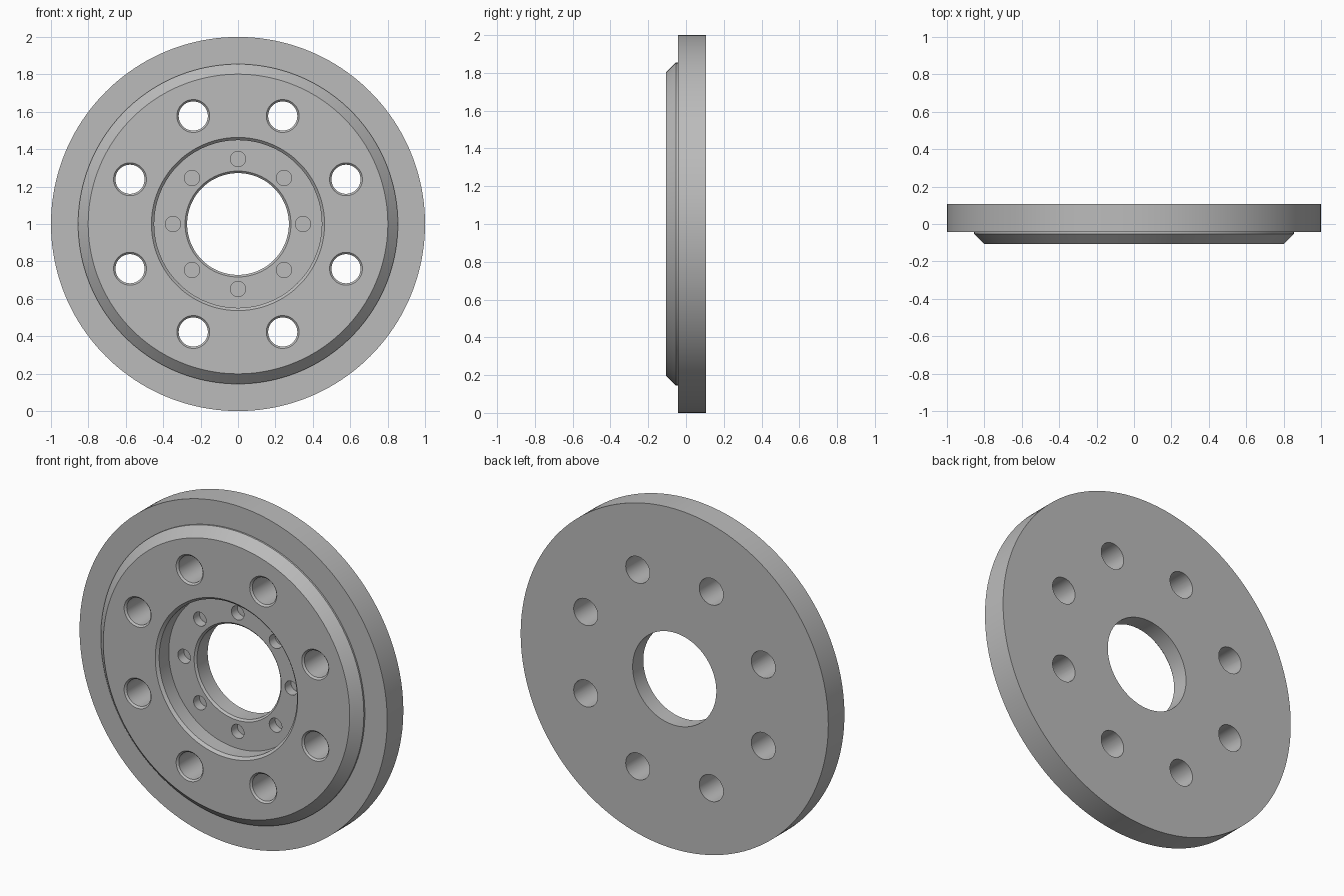
import bpy, bmesh
from math import radians, tau, cos, sin
from mathutils import Matrix, Vector

cube = bpy.data.objects.get("Cube")
if cube:
    bpy.data.objects.remove(cube, do_unlink=True)

FRONT, BACK = -0.107, 0.107    # front of raised face, back of disc
RIM, FLOOR = -0.043, -0.003    # front of rim, floor of recess
CENTRE = Vector((0, 0, 1))

steel = bpy.data.materials.new("steel_grey")
steel.use_nodes = True
colour = (0.5, 0.5, 0.5, 1)
steel.diffuse_color = colour
steel.node_tree.nodes["Principled BSDF"].inputs["Base Color"].default_value = colour


def lathe(bm, profile, centre, steps, closed):
    """Revolve (radius, y) points around the y axis through centre."""
    part = bmesh.new()
    verts = [part.verts.new((r, y, 0)) for r, y in profile]
    edges = [part.edges.new(pair) for pair in zip(verts, verts[1:])]
    if closed:
        edges.append(part.edges.new((verts[-1], verts[0])))
    bmesh.ops.spin(part, geom=verts + edges, cent=(0, 0, 0), axis=(0, 1, 0),
                   angle=tau, steps=steps, use_duplicate=False)
    bmesh.ops.remove_doubles(part, verts=part.verts, dist=1e-5)
    bmesh.ops.recalc_face_normals(part, faces=part.faces)
    bmesh.ops.transform(part, matrix=Matrix.Translation(centre), verts=part.verts)
    mesh = bpy.data.meshes.new("lathe_part")
    part.to_mesh(mesh)
    part.free()
    bm.from_mesh(mesh)
    bpy.data.meshes.remove(mesh)


def make_object(name, bm):
    mesh = bpy.data.meshes.new(name)
    bm.to_mesh(mesh)
    bm.free()
    mesh.materials.append(steel)
    obj = bpy.data.objects.new(name, mesh)
    bpy.context.collection.objects.link(obj)
    return obj


def ring(radius, count, start):
    """Centres of evenly spaced holes around the disc axis."""
    for i in range(count):
        a = radians(start) + tau * i / count
        yield CENTRE + Vector((radius * cos(a), 0, radius * sin(a)))


# Disc with rim, bevelled raised face, recess and chamfered bore
bm = bmesh.new()
lathe(bm, [
    (1.0, BACK), (1.0, RIM),
    (0.855, RIM), (0.855, -0.053), (0.801, FRONT),
    (0.463, FRONT), (0.448, FRONT + 0.015), (0.448, FLOOR),
    (0.283, FLOOR), (0.272, FLOOR + 0.011), (0.272, BACK),
], CENTRE, 160, True)
flange = make_object("flange_disc", bm)

# Cutters: eight chamfered through holes and eight small blind holes
bm = bmesh.new()
for c in ring(0.625, 8, 22.5):
    lathe(bm, [(0, FRONT - 0.02), (0.108, FRONT - 0.02), (0.078, FRONT + 0.01),
               (0.078, BACK + 0.02), (0, BACK + 0.02)], c, 48, False)
for c in ring(0.348, 8, 0):
    lathe(bm, [(0, FLOOR - 0.02), (0.041, FLOOR - 0.02),
               (0.041, FLOOR + 0.055), (0, FLOOR + 0.055)], c, 32, False)
cutter = make_object("hole_cutter", bm)
cutter.hide_render = True

cut = flange.modifiers.new("holes", 'BOOLEAN')
cut.operation = 'DIFFERENCE'
cut.solver = 'EXACT'
cut.object = cutter

# Bake the holes into the disc and drop the cutter
depsgraph = bpy.context.evaluated_depsgraph_get()
baked = bpy.data.meshes.new_from_object(flange.evaluated_get(depsgraph))
flange.modifiers.clear()
flange.data = baked
bpy.data.objects.remove(cutter, do_unlink=True)

bpy.ops.object.select_all(action='DESELECT')
flange.select_set(True)
bpy.context.view_layer.objects.active = flange
bpy.ops.object.shade_smooth_by_angle(angle=radians(30))
